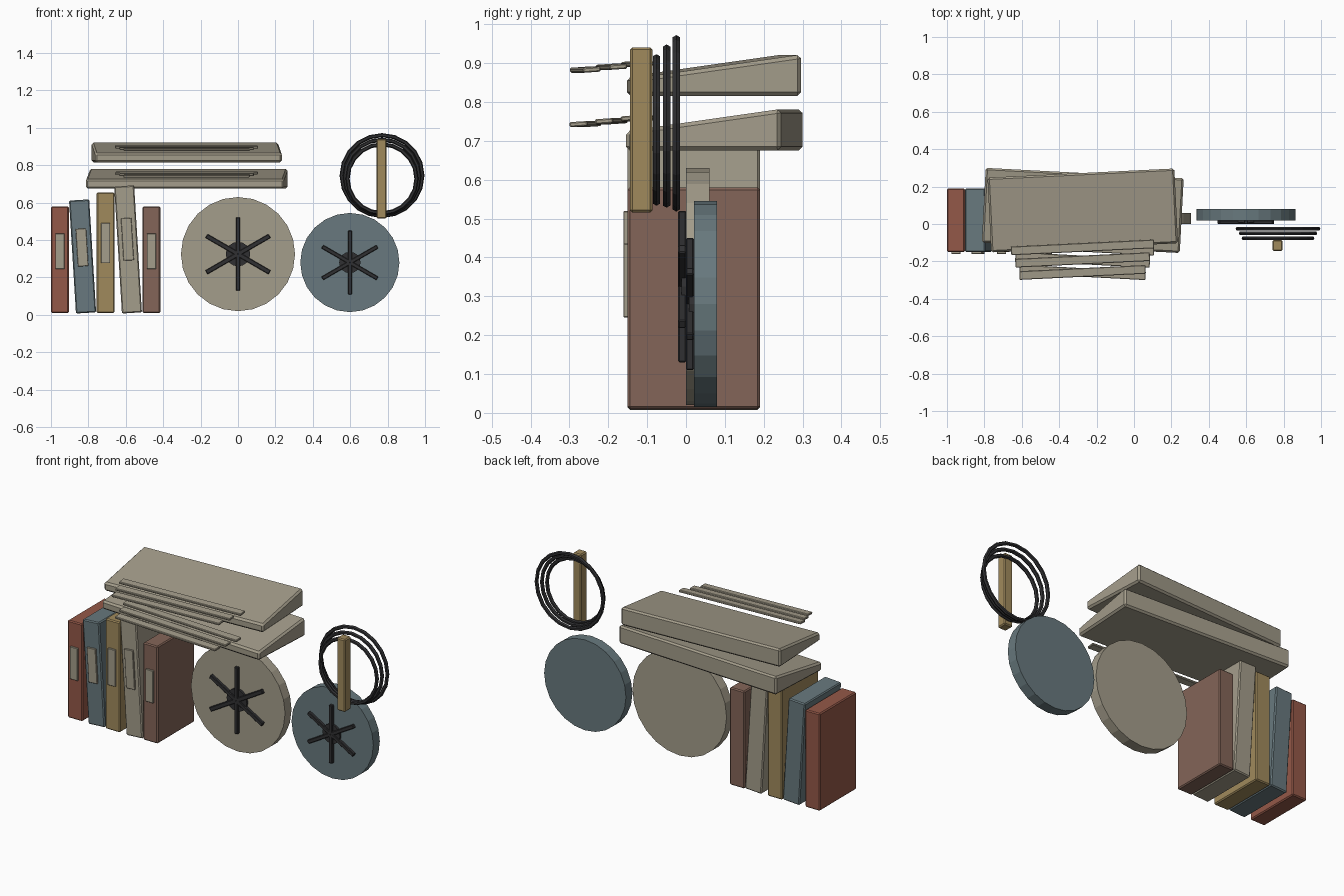
import bpy, bmesh, math
from mathutils import Matrix, Vector

if "Cube" in bpy.data.objects:
    bpy.data.objects.remove(bpy.data.objects["Cube"])


def srgb(r, g, b):
    f = lambda c: (c / 255 / 12.92) if c < 10 else ((c / 255 + 0.055) / 1.055) ** 2.4
    return (f(r), f(g), f(b), 1)


def material(name, rgb):
    m = bpy.data.materials.new(name)
    m.diffuse_color = srgb(*rgb)
    m.use_nodes = True
    m.node_tree.nodes["Principled BSDF"].inputs["Base Color"].default_value = m.diffuse_color
    return m


RED = material("brick red", (148, 88, 72))
BLUE = material("slate blue", (104, 121, 126))
BEIGE = material("warm grey", (164, 157, 139))
GOLD = material("ochre", (160, 138, 92))
BROWN = material("dull brown", (132, 101, 88))
BLACK = material("charcoal", (48, 48, 50))


def finish(name, bm, mat, matrix, bevel=0):
    bmesh.ops.recalc_face_normals(bm, faces=bm.faces)
    me = bpy.data.meshes.new(name)
    bm.to_mesh(me)
    bm.free()
    me.materials.append(mat)
    ob = bpy.data.objects.new(name, me)
    bpy.context.collection.objects.link(ob)
    ob.matrix_world = matrix
    if bevel:
        mod = ob.modifiers.new("bevel", 'BEVEL')
        mod.width = bevel
        mod.segments = 1
    return ob


def box(name, center, size, mat, matrix=Matrix(), bevel=0.0):
    bm = bmesh.new()
    bmesh.ops.create_cube(bm, size=1)
    bmesh.ops.scale(bm, vec=size, verts=bm.verts)
    return finish(name, bm, mat, matrix @ Matrix.Translation(center), bevel)


def disc(name, center, radius, depth, mat, sides=24):
    bm = bmesh.new()
    bmesh.ops.create_cone(bm, cap_ends=True, segments=sides, radius1=radius,
                          radius2=radius, depth=depth)
    return finish(name, bm, mat, Matrix.Translation(center) @ Matrix.Rotation(math.pi / 2, 4, 'X'))


# Row of books with spine labels: x, width, height, lean (degrees), colour
books = [(-0.952, 0.095, 0.57, 0, RED), (-0.831, 0.108, 0.605, -3.5, BLUE),
         (-0.708, 0.095, 0.645, 0, GOLD), (-0.588, 0.107, 0.68, -3.5, BEIGE),
         (-0.463, 0.095, 0.57, 0, BROWN)]
for i, (x, w, h, lean, mat) in enumerate(books, 1):
    m = Matrix.Translation((x, 0.02, 0.01 + h / 2)) @ Matrix.Rotation(math.radians(lean), 4, 'Y')
    box(f"book_{i}", (0, 0, 0), (w, 0.34, h), mat, m, 0.006)
    box(f"book_label_{i}", (0, -0.175, 0.08 * h), (w * 0.52, 0.012, h / 3), BEIGE, m, 0.002)

# Reels with a hub and six spokes: x, z, radius, front y, colour, spoke length, spoke width
reels = [(0.0, 0.325, 0.305, 0.0, BEIGE, 0.195, 0.024),
         (0.598, 0.28, 0.265, 0.02, BLUE, 0.17, 0.021)]
for i, (x, z, r, y, mat, length, w) in enumerate(reels, 1):
    disc(f"reel_{i}", (x, y + 0.03, z), r, 0.06, mat)
    disc(f"reel_hub_{i}", (x, y - 0.006, z), r * 0.215, 0.012, BLACK, 16)
    for k in range(6):
        m = Matrix.Translation((x, y - 0.01, z)) @ Matrix.Rotation(k * math.pi / 3, 4, 'Y')
        box(f"reel_spoke_{i}_{k + 1}", (0, 0, length / 2), (w, 0.02, length), BLACK, m, 0.003)

# Wedge consoles, each with three floating key strips: width, base z, turn (degrees)
for i, (w, z, turn) in enumerate([(1.06, 0.675, -3), (1.0, 0.815, 2.8)], 1):
    rot = Matrix.Rotation(math.radians(turn), 4, 'Z')
    m = Matrix.Translation((-0.274, 0.0725, z)) @ rot
    bm = bmesh.new()
    profile = [(-0.2, 0), (0.2, 0), (0.2, 0.107), (-0.2, 0.05)]
    face = bm.faces.new([bm.verts.new((-w / 2, y, h)) for y, h in profile])
    ext = bmesh.ops.extrude_face_region(bm, geom=[face])
    bmesh.ops.translate(bm, vec=(w, 0, 0),
                        verts=[v for v in ext["geom"] if isinstance(v, bmesh.types.BMVert)])
    finish(f"console_{i}", bm, BEIGE, m, 0.01)
    for k in range(3):
        m = Matrix.Translation((-0.275, -0.125 - 0.067 * k, z + 0.083 - 0.0075 * k)) @ rot
        m = m @ Matrix.Rotation(math.radians(4), 4, 'X')
        box(f"key_strip_{i}_{k + 1}", (0, 0, 0), (0.765 - 0.045 * k, 0.046, 0.013),
            BEIGE, m, 0.003)

# Coiled cable rings: y, z, outer radius
TUBE, MAJOR, MINOR = 0.011, 20, 6
for i, (y, z, r) in enumerate([(-0.025, 0.745, 0.227), (-0.05, 0.738, 0.21),
                               (-0.076, 0.728, 0.195)], 1):
    bm = bmesh.new()
    rings = []
    for a in range(MAJOR):
        t = math.tau * a / MAJOR
        ring = []
        for b in range(MINOR):
            p = math.tau * b / MINOR
            d = r - TUBE + TUBE * math.cos(p)
            ring.append(bm.verts.new((d * math.sin(t), TUBE * math.sin(p), d * math.cos(t))))
        rings.append(ring)
    for a in range(MAJOR):
        for b in range(MINOR):
            n, c = (a + 1) % MAJOR, (b + 1) % MINOR
            bm.faces.new((rings[a][b], rings[n][b], rings[n][c], rings[a][c]))
    finish(f"cable_ring_{i}", bm, BLACK, Matrix.Translation((0.77, y, z)))

# Wooden peg in front of the rings
box("hanging_peg", (0.767, -0.115, 0.728), (0.054, 0.058, 0.425), GOLD, Matrix(), 0.006)
